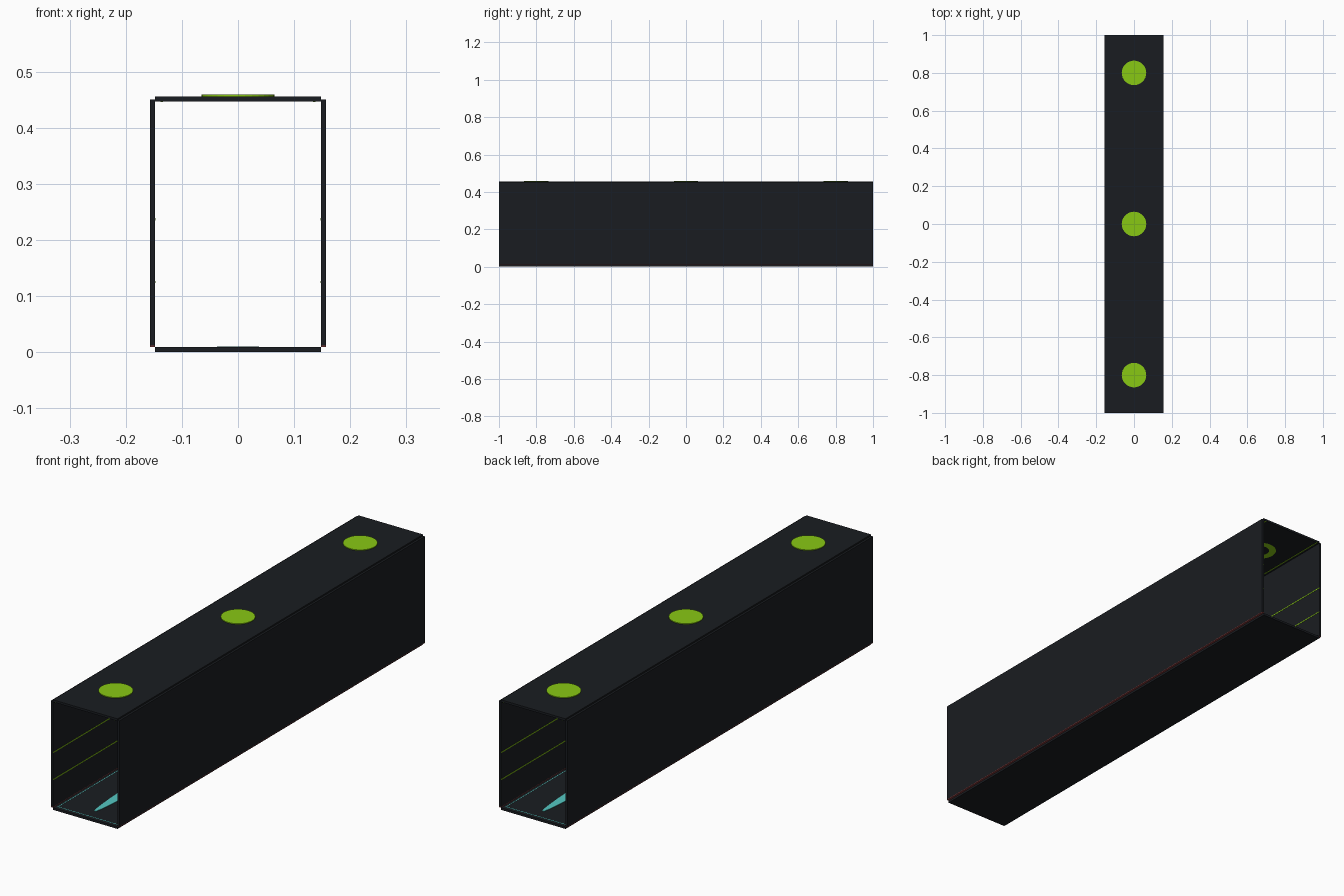
import bpy, bmesh
from math import cos, sin, tau

if "Cube" in bpy.data.objects:
    bpy.data.objects.remove(bpy.data.objects["Cube"])


def material(name, rgb):
    m = bpy.data.materials.new(name)
    m.diffuse_color = (*rgb, 1)
    m.use_nodes = True
    m.node_tree.nodes["Principled BSDF"].inputs["Base Color"].default_value = m.diffuse_color
    return m


DARK = material("dark_panel", (0.010, 0.012, 0.015))
GREEN = material("green_light", (0.25, 0.58, 0.007))
TEAL = material("teal_light", (0.09, 0.58, 0.54))
RED = material("red_trim", (0.25, 0.05, 0.05))


def finish(name, bm, mat):
    bmesh.ops.recalc_face_normals(bm, faces=bm.faces)
    mesh = bpy.data.meshes.new(name)
    bm.to_mesh(mesh)
    bm.free()
    mesh.materials.append(mat)
    ob = bpy.data.objects.new(name, mesh)
    bpy.context.collection.objects.link(ob)
    return ob


def box(name, x, y, z, mat):
    """Box from (min, max) pairs."""
    bm = bmesh.new()
    bmesh.ops.create_cube(bm, size=1)
    for v in bm.verts:
        v.co = [(r[0] + r[1]) / 2 + c * (r[1] - r[0]) for r, c in zip((x, y, z), v.co)]
    return finish(name, bm, mat)


def disc(name, y, rx, ry, z0, z1, mat, n=32):
    """Flat round or oval plate."""
    bm = bmesh.new()
    ring = [bm.verts.new((rx * cos(tau * i / n), y + ry * sin(tau * i / n), z0)) for i in range(n)]
    face = bm.faces.new(ring)
    ext = bmesh.ops.extrude_face_region(bm, geom=[face])
    for v in ext["geom"]:
        if isinstance(v, bmesh.types.BMVert):
            v.co.z = z1
    return finish(name, bm, mat)


def flat_ring(name, y, r0, r1, z, mat, n=32):
    """Flat annulus."""
    bm = bmesh.new()
    inner, outer = [[bm.verts.new((r * cos(tau * i / n), y + r * sin(tau * i / n), z))
                     for i in range(n)] for r in (r0, r1)]
    for i in range(n):
        j = (i + 1) % n
        bm.faces.new((inner[i], inner[j], outer[j], outer[i]))
    return finish(name, bm, mat)


L = (-1, 1)
# Floor and ceiling slabs
box("floor", (-0.148, 0.148), L, (0, 0.009), DARK)
box("ceiling", (-0.148, 0.148), L, (0.447, 0.456), DARK)


def span(s, a, b):
    return tuple(sorted((s * a, s * b)))


for s, side in ((-1, "left"), (1, "right")):
    # Side walls with red trim along the foot
    box(side + "_wall", span(s, 0.148, 0.157), L, (0.012, 0.450), DARK)
    box(side + "_foot_trim", span(s, 0.148, 0.157), L, (0.009, 0.012), RED)
    # Light lines inside the walls and on the ceiling edge
    for i, z in enumerate((0.125, 0.237)):
        box(f"{side}_wall_line_{i}", span(s, 0.147, 0.1485), L, (z - 0.002, z + 0.002), GREEN)
    box(side + "_ceiling_line", span(s, 0.134, 0.138), L, (0.446, 0.4475), GREEN)
    # Floor border lines
    box(side + "_floor_line", span(s, 0.135, 0.138), (-0.985, 0.985), (0.0085, 0.0095), TEAL)
    box(side + "_floor_end_line", (-0.135, 0.135), span(s, 0.982, 0.985), (0.0085, 0.0095), TEAL)

# Long oval guide light on the floor
disc("floor_guide_light", 0, 0.037, 0.94, 0.0085, 0.0105, TEAL, 48)

# Round ceiling lamps: cap above, ring below
for i, y in enumerate((-0.8, 0, 0.8)):
    disc(f"lamp_cap_{i}", y, 0.065, 0.065, 0.4555, 0.459, GREEN)
    flat_ring(f"lamp_ring_{i}", y, 0.037, 0.065, 0.4462, GREEN)
